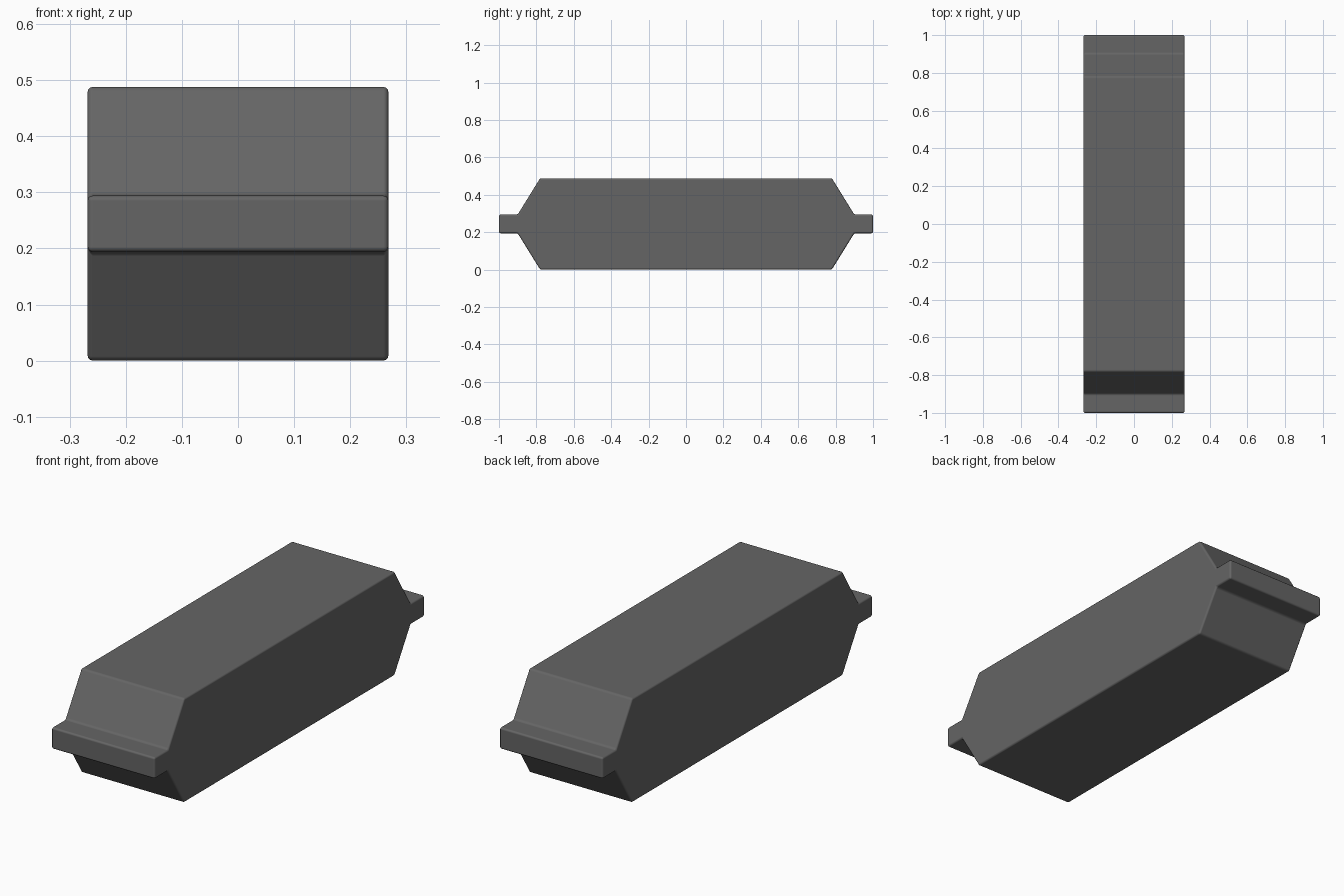
import bpy, bmesh

if "Cube" in bpy.data.objects:
    bpy.data.objects.remove(bpy.data.objects["Cube"])

HALF_W = 0.268       # half width in x
MID, H = 0.244, 0.244  # mid height and half height
LIP = 0.05           # half thickness of the end flanges

# Quarter of the side profile (y, height above middle), mirrored to all sides
quarter = [(1.0, LIP), (0.90, LIP), (0.78, H)]
upper = quarter + [(-y, z) for y, z in reversed(quarter)]
profile = upper + [(y, -z) for y, z in reversed(upper)]

# Body with end flanges: profile extruded across x
bm = bmesh.new()
face = bm.faces.new([bm.verts.new((-HALF_W, y, MID + z)) for y, z in profile])
ext = bmesh.ops.extrude_face_region(bm, geom=[face])
moved = [g for g in ext["geom"] if isinstance(g, bmesh.types.BMVert)]
bmesh.ops.translate(bm, verts=moved, vec=(2 * HALF_W, 0, 0))
bmesh.ops.recalc_face_normals(bm, faces=bm.faces)
mesh = bpy.data.meshes.new("flanged_body")
bm.to_mesh(mesh)
bm.free()
body = bpy.data.objects.new("flanged_body", mesh)
bpy.context.collection.objects.link(body)

# Dark grey finish
mat = bpy.data.materials.new("dark_grey")
mat.diffuse_color = (0.13, 0.13, 0.13, 1)
mat.use_nodes = True
mat.node_tree.nodes["Principled BSDF"].inputs["Base Color"].default_value = mat.diffuse_color
mesh.materials.append(mat)

# Softly rounded edges
bpy.context.view_layer.objects.active = body
body.select_set(True)
bpy.ops.object.shade_smooth_by_angle(angle=0.6)
bevel = body.modifiers.new("rounded_edges", 'BEVEL')
bevel.width = 0.009
bevel.segments = 3
bevel.limit_method = 'ANGLE'
bevel.harden_normals = True
